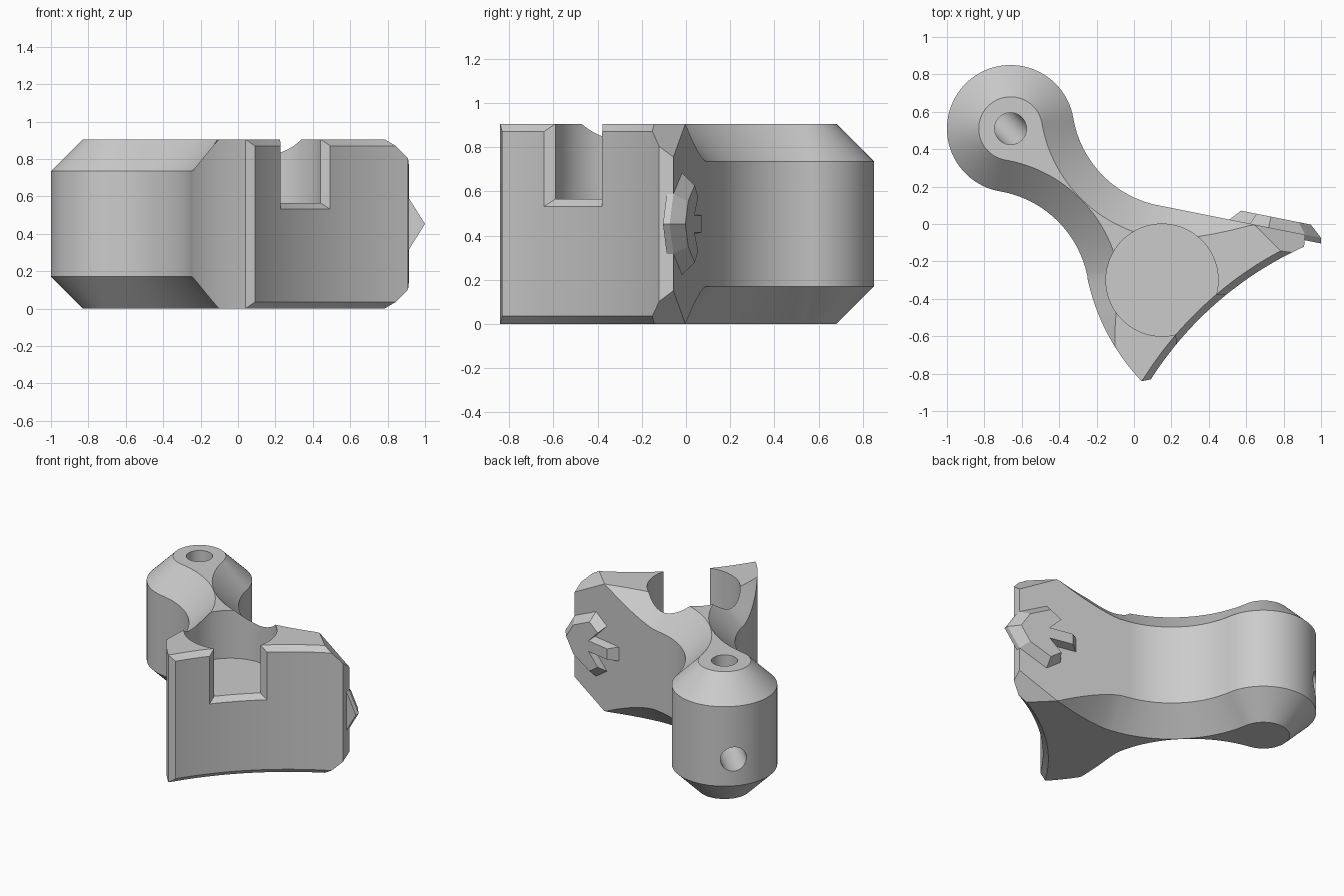
import bpy, bmesh, math
from mathutils import Vector, Matrix

if "Cube" in bpy.data.objects:
    bpy.data.objects.remove(bpy.data.objects["Cube"])

H = 0.905                 # overall height
BOSS = (-0.66, 0.51)      # centre of the round end
CH = 0.17                 # wide chamfer
RIM = 0.035               # narrow chamfer on the curved face
FACE_C, FACE_R = Vector((1.69, -1.85)), 1.897

grey = bpy.data.materials.new("grey")
grey.diffuse_color = (0.6, 0.6, 0.6, 1)
grey.use_nodes = True
grey.node_tree.nodes["Principled BSDF"].inputs["Base Color"].default_value = grey.diffuse_color


def make_object(name, bm):
    bmesh.ops.recalc_face_normals(bm, faces=bm.faces)
    me = bpy.data.meshes.new(name)
    bm.to_mesh(me)
    bm.free()
    me.materials.append(grey)
    ob = bpy.data.objects.new(name, me)
    bpy.context.collection.objects.link(ob)
    return ob


def polar(c, r, deg):
    a = math.radians(deg)
    return Vector((c[0] + r * math.cos(a), c[1] + r * math.sin(a)))


def arc(c, r, a0, a1, n, side, width):
    """Outline points paired with their inset point and chamfer width."""
    out = []
    for i in range(n + 1):
        a = a0 + (a1 - a0) * i / n
        w = width(a)
        out.append((polar(c, r, a), polar(c, r + side * w, a), w))
    return out


def fade(v, v0, v1):
    t = min(max((v - v0) / (v1 - v0), 0), 1)
    return CH * (1 - t ** 1.4)


# outline: round end, two waists, flared jaw, concave face, straight back
outline = arc(BOSS, 0.34, 9.7, 260.3, 64, -1, lambda a: CH)
outline += arc((-0.814, -0.393), 0.576, 80.3, 11.3, 28, 1, lambda a: CH)[1:]
outline += arc((0.863, -0.057), 1.136, 191.3, 223.6, 32, -1,
               lambda a: fade(a, 192, 211.8))[1:]
outline += arc(FACE_C, FACE_R, 147.5, 114.3, 40, 1, lambda a: RIM)
normal = Vector((-0.196, -0.98))
for i in range(25):
    x = 0.915 + (0.13 - 0.915) * i / 24
    p = Vector((x, 0.126 - 0.2 * x))
    w = fade(x, 0.18, 0.64)
    outline.append((p, p + normal * w, w))
outline += arc((0.243, 0.664), 0.576, 258.7, 189.7, 28, 1, lambda a: CH)[1:-1]

# body: four stacked rings, wide chamfers fading toward the jaw
bm = bmesh.new()
rings = [[bm.verts.new((*q, 0)) for p, q, w in outline],
         [bm.verts.new((*p, w)) for p, q, w in outline],
         [bm.verts.new((*p, H - w)) for p, q, w in outline],
         [bm.verts.new((*q, H)) for p, q, w in outline]]
n = len(outline)
for lo, hi in zip(rings, rings[1:]):
    for i in range(n):
        j = (i + 1) % n
        bm.faces.new((lo[i], lo[j], hi[j], hi[i]))
bm.faces.new(rings[0][::-1])
bm.faces.new(rings[-1])
bmesh.ops.remove_doubles(bm, verts=bm.verts, dist=1e-5)

# oblique corner cuts at the pointed end, above and below
for z, s in ((H, 1), (0, -1)):
    cut = bmesh.ops.bisect_plane(
        bm, geom=bm.verts[:] + bm.edges[:] + bm.faces[:], dist=1e-5,
        plane_co=(0.64, 0, z), plane_no=(1, 1, 1.45 * s), clear_outer=True)
    edges = [e for e in cut["geom_cut"]
             if isinstance(e, bmesh.types.BMEdge) and e.is_boundary]
    bmesh.ops.edgeloop_fill(bm, edges=edges)
body = make_object("body", bm)


def cylinder(name, r, p0, p1, seg):
    p0, p1 = Vector(p0), Vector(p1)
    d = p1 - p0
    bm = bmesh.new()
    m = Matrix.Translation((p0 + p1) / 2) @ d.to_track_quat('Z', 'Y').to_matrix().to_4x4()
    bmesh.ops.create_cone(bm, cap_ends=True, segments=seg, radius1=r,
                          radius2=r, depth=d.length, matrix=m)
    return make_object(name, bm)


def opening_cutter():
    """Flared opening that chamfers the pocket where it meets the face."""
    bm = bmesh.new()
    layers = []
    for r, half, z in ((FACE_R + RIM, 4.5, 0.565), (FACE_R - 0.004, 5.8, 0.527)):
        angles = [134.8 + half * (k / 6 - 1) for k in range(13)]
        layers.append([[bm.verts.new((*polar(FACE_C, r, a), h)) for a in angles]
                       for h in (z, 1.0)])
    (a, b), (c, d) = layers
    for p, q in ((a, b), (b, d), (d, c), (c, a)):
        for k in range(12):
            bm.faces.new((p[k], p[k + 1], q[k + 1], q[k]))
    for k in (0, 12):
        bm.faces.new((a[k], b[k], d[k], c[k]))
    return make_object("opening_cutter", bm)


bx, by = BOSS
cutters = [
    cylinder("pocket_cutter", 0.3, (0.15, -0.3, 0.565), (0.15, -0.3, 1.1), 96),
    opening_cutter(),
    cylinder("top_hole_cutter", 0.085, (bx, by, 0.36), (bx, by, 1.1), 40),
    cylinder("side_hole_cutter", 0.0852, (bx + 0.07, by - 0.07, 0.36),
             (bx - 0.4, by + 0.4, 0.36), 40),
]
for c in cutters:
    mod = body.modifiers.new(c.name, 'BOOLEAN')
    mod.operation, mod.solver, mod.object = 'DIFFERENCE', 'EXACT', c
bpy.context.view_layer.objects.active = body
body.select_set(True)
for m in list(body.modifiers):
    bpy.ops.object.modifier_apply(modifier=m.name)
for c in cutters:
    bpy.data.objects.remove(c)

# raised arrow on the straight back: tip, swept arms and tail, sloped sides
half = [(1.0, 0), (0.915, 0.135), (0.72, 0.23), (0.62, 0.16), (0.73, 0.05), (0.51, 0.05)]
shape = half + [(x, -z) for x, z in half[:0:-1]]
bm = bmesh.new()
layers = []
for scale, lift in ((1, -0.03), (1, 0.0), (0.76, 0.06)):
    ring = []
    for x, z in shape:
        u = 0.77 + (x - 0.77) * scale
        ring.append(bm.verts.new((u, 0.126 - 0.2 * u + lift, H / 2 + z * scale)))
    layers.append(ring)
for lo, hi in zip(layers, layers[1:]):
    for i in range(len(shape)):
        j = (i + 1) % len(shape)
        bm.faces.new((lo[i], lo[j], hi[j], hi[i]))
bm.faces.new(layers[0])
bm.faces.new(layers[-1])
make_object("arrow_relief", bm)

# smooth curved walls, sharp chamfer edges
bpy.ops.object.select_all(action='DESELECT')
body.select_set(True)
bpy.context.view_layer.objects.active = body
bpy.ops.object.shade_smooth_by_angle(angle=math.radians(25))
